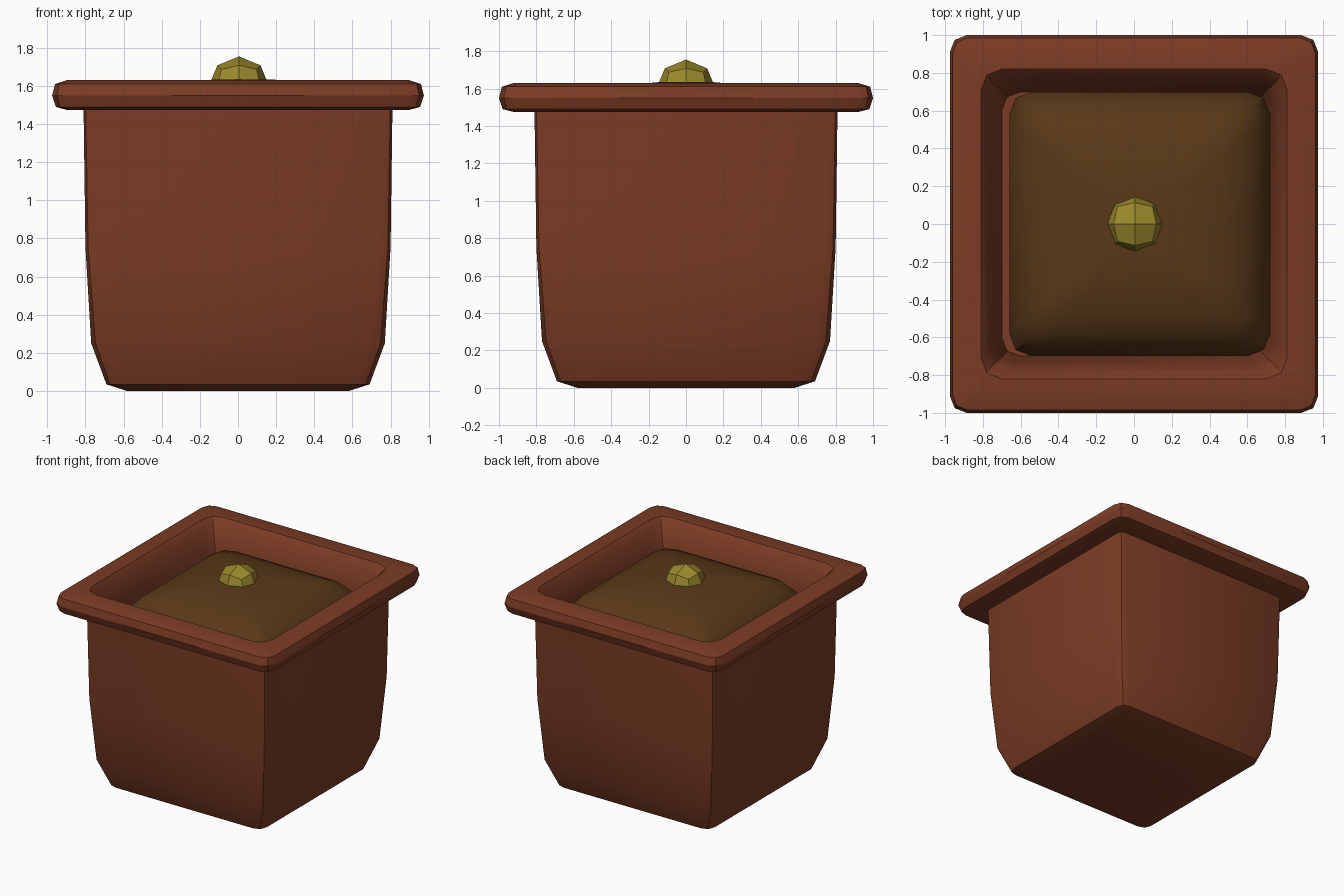
import bpy, bmesh, math
from mathutils import Vector

if "Cube" in bpy.data.objects:
    bpy.data.objects.remove(bpy.data.objects["Cube"])


def material(name, rgb):
    m = bpy.data.materials.new(name)
    m.diffuse_color = (*rgb, 1)
    m.use_nodes = True
    m.node_tree.nodes["Principled BSDF"].inputs["Base Color"].default_value = m.diffuse_color
    return m


def square_ring(bm, hx, hy, z, c, cx=0):
    """Square ring with softly rounded corners: three points per corner."""
    pts = []
    for sx, sy in ((1, -1), (1, 1), (-1, 1), (-1, -1)):
        corner = [(hx - c, hy), (hx - 0.28 * c, hy - 0.28 * c), (hx, hy - c)]
        if sx * sy > 0:
            corner.reverse()
        pts += [(cx + sx * x, sy * y, z) for x, y in corner]
    return [bm.verts.new(p) for p in pts]


def loft(name, rings, mat, cap_first=True, angle=30):
    bm = bmesh.new()
    loops = [square_ring(bm, *r) for r in rings]
    for a, b in zip(loops, loops[1:]):
        for i in range(len(a)):
            j = (i + 1) % len(a)
            bm.faces.new((a[i], a[j], b[j], b[i]))
    if cap_first:
        bm.faces.new(loops[0][::-1])
    bm.faces.new(loops[-1])
    return finish(name, bm, mat, angle)


def finish(name, bm, mat, angle=None):
    bmesh.ops.recalc_face_normals(bm, faces=bm.faces)
    me = bpy.data.meshes.new(name)
    bm.to_mesh(me)
    bm.free()
    me.materials.append(mat)
    ob = bpy.data.objects.new(name, me)
    bpy.context.collection.objects.link(ob)
    if angle:
        bpy.ops.object.select_all(action='DESELECT')
        ob.select_set(True)
        bpy.context.view_layer.objects.active = ob
        bpy.ops.object.shade_smooth_by_angle(angle=math.radians(angle))
    return ob


clay = material("clay", (0.20, 0.045, 0.018))
earth = material("earth", (0.10, 0.040, 0.009))
green = material("green", (0.32, 0.25, 0.025))

# Pot: outside wall, rolled rim, inner wall and hidden floor
pot = [(0.58, 0.58, 0.0, 0.06), (0.69, 0.69, 0.035, 0.07),
       (0.77, 0.77, 0.25, 0.08), (0.80, 0.80, 0.75, 0.05),
       (0.81, 0.81, 1.475, 0.04), (0.90, 0.92, 1.475, 0.05),
       (0.955, 0.98, 1.49, 0.08), (0.975, 1.0, 1.55, 0.09),
       (0.96, 0.985, 1.61, 0.08), (0.90, 0.92, 1.63, 0.05),
       (0.81, 0.82, 1.63, 0.11), (0.775, 0.775, 1.58, 0.11),
       (0.73, 0.735, 1.42, 0.11), (0.70, 0.70, 1.15, 0.10)]
loft("pot", pot, clay)

# Domed soil, sitting slightly off centre
soil = [(0.69, 0.70, 1.18, 0.12, 0.03), (0.69, 0.70, 1.32, 0.12, 0.03),
        (0.64, 0.65, 1.44, 0.13, 0.03), (0.57, 0.58, 1.52, 0.12, 0.03),
        (0.46, 0.47, 1.575, 0.10, 0.03), (0.30, 0.31, 1.62, 0.06, 0.03),
        (0.14, 0.14, 1.635, 0.03, 0.03)]
loft("soil", soil, earth, angle=35)

# Low-poly sprout: once-subdivided cube pushed out to a ball
bm = bmesh.new()
bmesh.ops.create_cube(bm, size=2)
bmesh.ops.subdivide_edges(bm, edges=bm.edges[:], cuts=1, use_grid_fill=True)
for v in bm.verts:
    v.co = v.co.normalized() * 0.16 + Vector((0.005, 0, 1.595))
finish("sprout", bm, green)
